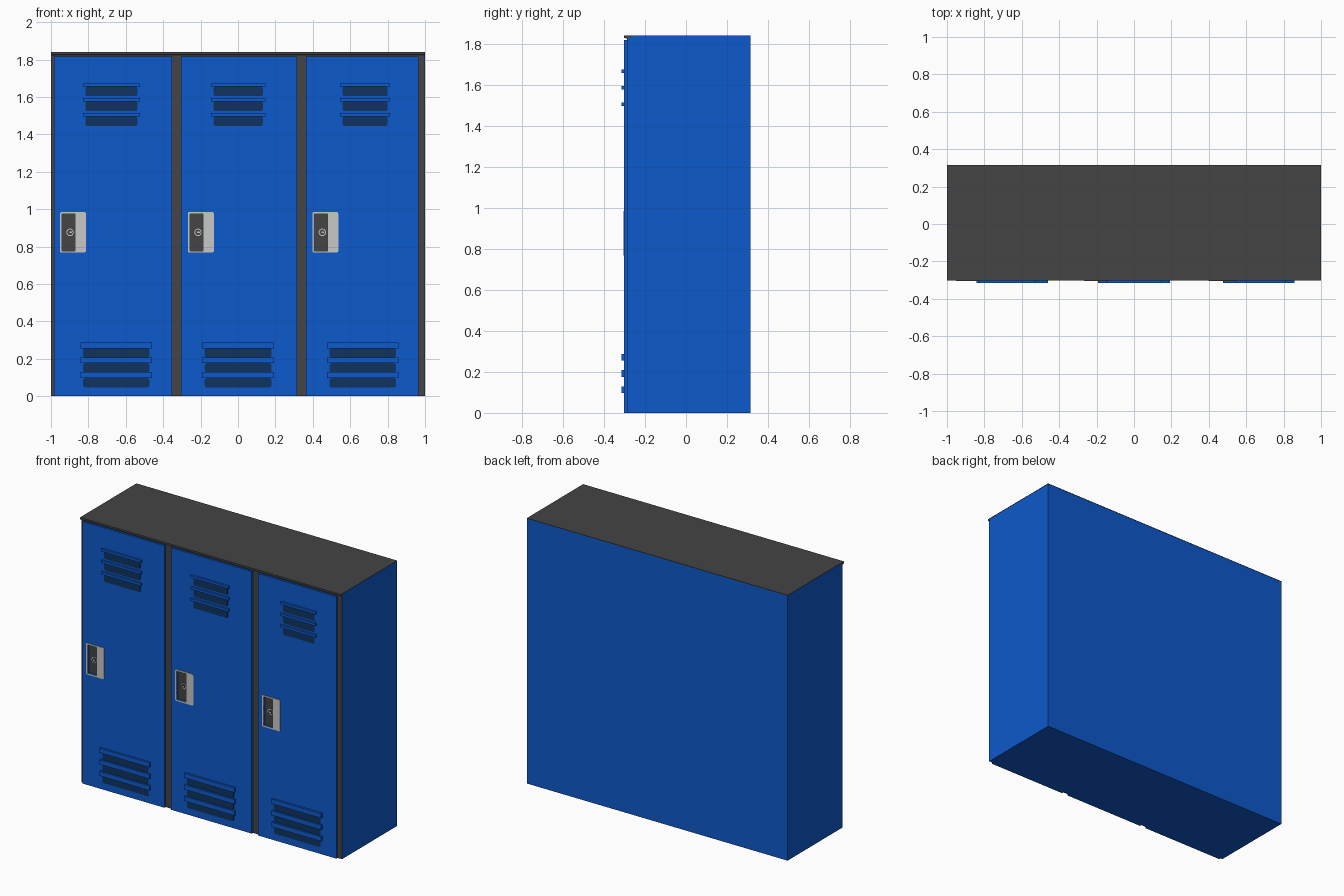
import bpy, bmesh, math
from mathutils import Matrix

if "Cube" in bpy.data.objects:
    bpy.data.objects.remove(bpy.data.objects["Cube"])


def material(name, col):
    m = bpy.data.materials.new(name)
    m.diffuse_color = (*col, 1)
    m.use_nodes = True
    m.node_tree.nodes["Principled BSDF"].inputs["Base Color"].default_value = m.diffuse_color
    return m


BLUE = material("locker blue", (0.004, 0.100, 0.604))
DARK = material("dark grey", (0.058, 0.058, 0.058))
NAVY = material("vent navy", (0.005, 0.034, 0.115))
STEEL = material("light steel", (0.58, 0.58, 0.58))

FRONT = -0.301    # front surface of the doors
FACE = -0.288     # recessed front of the carcass
TOP = 1.84


def finish(bm, name, *mats):
    bmesh.ops.recalc_face_normals(bm, faces=bm.faces)
    me = bpy.data.meshes.new(name)
    bm.to_mesh(me)
    bm.free()
    ob = bpy.data.objects.new(name, me)
    for m in mats:
        me.materials.append(m)
    bpy.context.collection.objects.link(ob)
    return ob


def box_bm(x0, x1, y0, y1, z0, z1):
    bm = bmesh.new()
    mat = Matrix.Translation(((x0 + x1) / 2, (y0 + y1) / 2, (z0 + z1) / 2)) @ \
        Matrix.Diagonal((x1 - x0, y1 - y0, z1 - z0, 1))
    bmesh.ops.create_cube(bm, size=1, matrix=mat)
    return bm


def box(name, mat, x0, x1, y0, y1, z0, z1):
    return finish(box_bm(x0, x1, y0, y1, z0, z1), name, mat)


def rounded_plate(name, mat, x0, x1, y0, y1, z0, z1, r):
    """Box whose four corners, seen from the front, are rounded."""
    bm = box_bm(x0, x1, y0, y1, z0, z1)
    edges = [e for e in bm.edges if abs(e.verts[0].co.y - e.verts[1].co.y) > 1e-5]
    bmesh.ops.bevel(bm, geom=edges, offset=r, segments=3, profile=0.5, affect='EDGES')
    return finish(bm, name, mat)


def cut(ob, cutter):
    mod = ob.modifiers.new("recess", 'BOOLEAN')
    mod.operation = 'DIFFERENCE'
    mod.solver = 'EXACT'
    mod.object = cutter


def profile_x(name, mat, pts, x0, x1):
    """Extrude a (y, z) profile along x."""
    bm = bmesh.new()
    f = bm.faces.new([bm.verts.new((x0, y, z)) for y, z in pts])
    ext = bmesh.ops.extrude_face_region(bm, geom=[f])
    vs = [g for g in ext["geom"] if isinstance(g, bmesh.types.BMVert)]
    bmesh.ops.translate(bm, vec=(x1 - x0, 0, 0), verts=vs)
    return finish(bm, name, mat)


# Carcass: blue shell, dark front face between the doors
bm = box_bm(-0.999, 0.999, FACE, 0.314, 0, TOP - 0.004)
bmesh.ops.recalc_face_normals(bm, faces=bm.faces)
for f in bm.faces:
    if f.normal.y < -0.9:
        f.material_index = 1
finish(bm, "carcass", BLUE, DARK)

# Thin roof sheet and the lip over the doors
box("roof_sheet", DARK, -1, 1, FACE, 0.315, TOP - 0.004, TOP)
profile_x("roof_lip", DARK,
          [(FRONT, TOP), (FRONT, TOP - 0.013), (-0.285, TOP - 0.017),
           (-0.262, TOP - 0.004), (-0.262, TOP)], -1, 1)

# Per door: edges, upper vent hood, lower vent hood, handle left edge
doors = [
    ("left", -0.983, -0.353, (-0.829, -0.524), (-0.842, -0.460), -0.952),
    ("middle", -0.304, 0.316, (-0.144, 0.147), (-0.192, 0.193), -0.268),
    ("right", 0.364, 0.966, (0.545, 0.813), (0.476, 0.858), 0.397),
]
for side, x0, x1, upper, lower, hx in doors:
    door = box(side + "_door", BLUE, x0, x1, FRONT, FACE, 0, 1.816)

    # Vents: projecting hood above a dark slot, three in a row
    for row, (a, b), ztop, hood, slot in (("upper", upper, 1.673, 0.017, 0.052),
                                          ("lower", lower, 0.288, 0.032, 0.049)):
        for i in range(3):
            z = ztop - 0.080 * i
            tag = f"{side}_{row}_vent"
            box(f"{tag}_hood_{i + 1}", BLUE, a, b, -0.315, FRONT + 0.002, z - hood, z)
            rounded_plate(f"{tag}_slot_{i + 1}", NAVY, a + 0.014, b - 0.014,
                          FRONT - 0.002, FRONT + 0.002,
                          z - hood - slot, z - hood, 0.010)

    # Handle: steel plate around a recessed dark cup
    plate = rounded_plate(side + "_handle_plate", STEEL, hx, hx + 0.139,
                          FRONT - 0.004, FRONT + 0.001, 0.767, 0.985, 0.010)
    cx0, cx1, cz0, cz1 = hx + 0.011, hx + 0.081, 0.777, 0.974
    cutter = box(side + "_recess_cutter", DARK, cx0, cx1, -0.33, -0.27, cz0, cz1)
    cutter.hide_render = True
    cutter.hide_viewport = True
    cut(plate, cutter)
    cut(door, cutter)
    bm = box_bm(cx0, cx1, FRONT - 0.003, FACE - 0.001, cz0, cz1)
    front = min(bm.faces, key=lambda f: f.calc_center_median().y)
    bmesh.ops.delete(bm, geom=[front], context='FACES_ONLY')
    finish(bm, side + "_handle_cup", DARK)

    # Lock: small knob with a thin steel ring inside the cup
    lx, lz = (cx0 + cx1) / 2 + 0.008, 0.876
    for part, mat, r, y in (("ring", STEEL, 0.020, -0.293), ("knob", DARK, 0.015, -0.297)):
        bm = bmesh.new()
        bmesh.ops.create_cone(bm, cap_ends=True, segments=16, radius1=r, radius2=r,
                              depth=FACE - y,
                              matrix=Matrix.Translation((lx, (FACE + y) / 2, lz)) @
                              Matrix.Rotation(math.pi / 2, 4, 'X'))
        finish(bm, f"{side}_lock_{part}", mat)
    box(side + "_lock_tab", STEEL, lx - 0.004, lx + 0.010, -0.299, -0.296,
        lz - 0.004, lz + 0.004)
